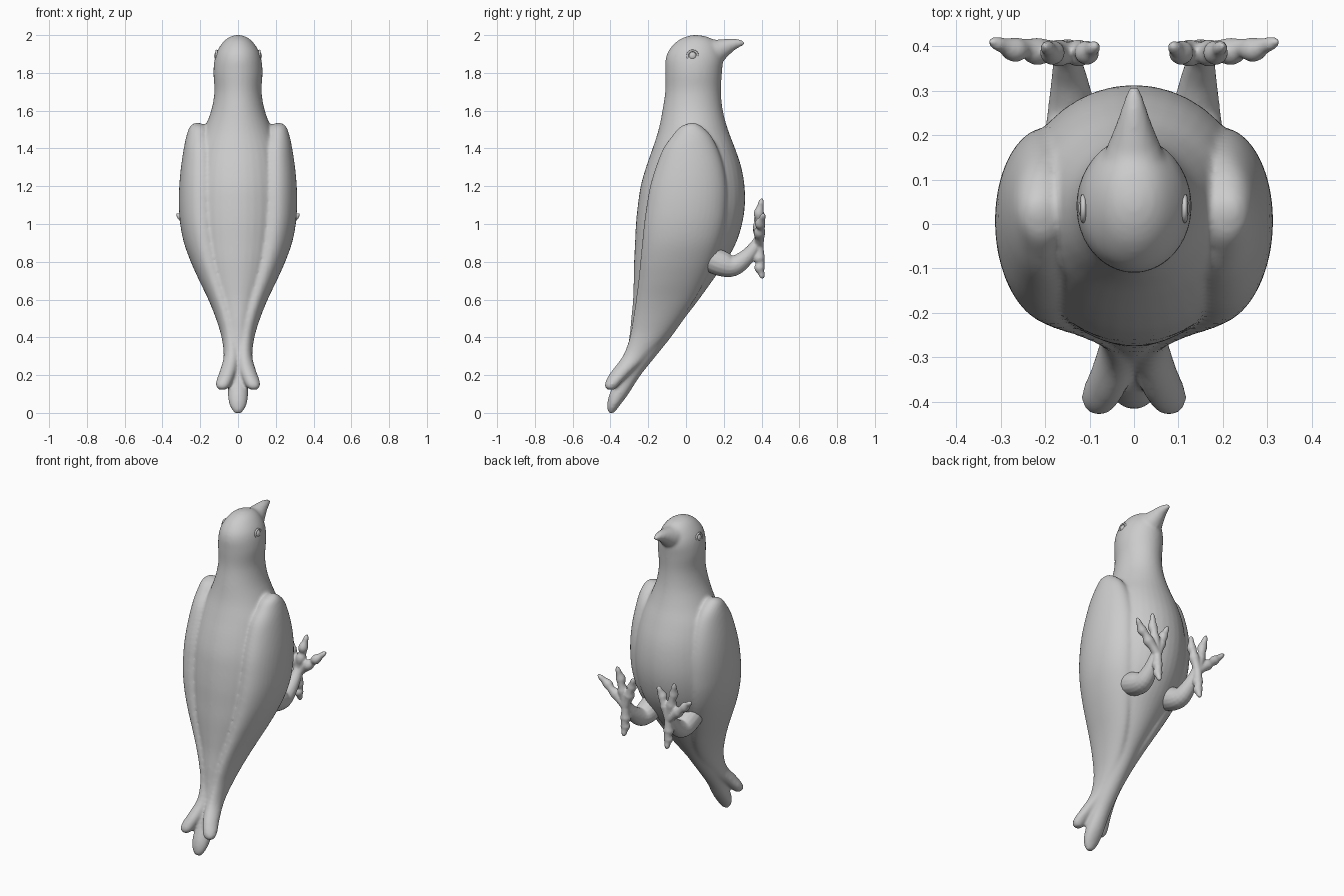
import bpy, bmesh
from math import sin, cos, pi
from mathutils import Vector, Matrix

if "Cube" in bpy.data.objects:
    bpy.data.objects.remove(bpy.data.objects["Cube"])


def spline(rows, steps=4):
    """Catmull-Rom interpolation of rows of numbers."""
    out = []
    for i in range(len(rows) - 1):
        a, b, c, d = (rows[max(i - 1, 0)], rows[i], rows[i + 1], rows[min(i + 2, len(rows) - 1)])
        for s in range(steps):
            t = s / steps
            out.append([0.5 * (2 * q + (r - p) * t + (2 * p - 5 * q + 4 * r - u) * t * t
                               + (3 * q - p - 3 * r + u) * t ** 3)
                        for p, q, r, u in zip(a, b, c, d)])
    return out + [list(rows[-1])]


def skin(bm, rings):
    """Bridge rings of points and cap both ends."""
    vs = [[bm.verts.new(p) for p in ring] for ring in rings]
    n = len(vs[0])
    for a, b in zip(vs, vs[1:]):
        for i in range(n):
            bm.faces.new((a[i], a[(i + 1) % n], b[(i + 1) % n], b[i]))
    bm.faces.new(vs[0])
    bm.faces.new(vs[-1])


def loft(bm, rows, side=1, n=40):
    """Horizontal ellipses from rows of (z, x_min, x_max, y_back, y_front)."""
    rings = []
    for z, x0, x1, y0, y1 in spline(rows):
        cx, cy, rx, ry = (x0 + x1) / 2, (y0 + y1) / 2, (x1 - x0) / 2, (y1 - y0) / 2
        rings.append([(side * (cx + rx * cos(2 * pi * i / n)), cy + ry * sin(2 * pi * i / n), z)
                      for i in range(n)])
    skin(bm, rings)


def tube(bm, pts, side=1, n=16):
    """Round tube along rows of (x, y, z, radius)."""
    pts = spline(pts)
    rings = []
    for i, p in enumerate(pts):
        t = Vector(pts[min(i + 1, len(pts) - 1)][:3]) - Vector(pts[max(i - 1, 0)][:3])
        t.normalize()
        u = t.cross(Vector((1, 0, 0) if abs(t.x) < 0.8 else (0, 1, 0))).normalized()
        v = t.cross(u)
        ring = [Vector(p[:3]) + p[3] * (cos(2 * pi * k / n) * u + sin(2 * pi * k / n) * v)
                for k in range(n)]
        rings.append([(side * q.x, q.y, q.z) for q in ring])
    skin(bm, rings)


def finish(bm, name, voxel=None, smooth=0):
    bmesh.ops.recalc_face_normals(bm, faces=bm.faces)
    for f in bm.faces:
        f.smooth = True
    me = bpy.data.meshes.new(name)
    bm.to_mesh(me)
    bm.free()
    ob = bpy.data.objects.new(name, me)
    bpy.context.collection.objects.link(ob)
    if voxel:
        m = ob.modifiers.new("fuse", 'REMESH')
        m.mode, m.voxel_size, m.use_smooth_shade = 'VOXEL', voxel, True
        s = ob.modifiers.new("soften", 'SMOOTH')
        s.factor, s.iterations = 0.5, smooth
    return ob


# body: head, neck, torso and central tail feather as (z, half width, back, front)
core = [(2.0, .012, .035, .065), (1.99, .045, -.005, .115), (1.965, .077, -.05, .155),
        (1.92, .108, -.09, .182), (1.87, .124, -.108, .195), (1.8, .13, -.11, .19),
        (1.7, .125, -.11, .185), (1.6, .142, -.125, .195), (1.5, .18, -.145, .222),
        (1.4, .225, -.177, .26), (1.3, .25, -.212, .293), (1.2, .265, -.24, .31),
        (1.1, .27, -.255, .312), (1.0, .265, -.265, .297), (.9, .25, -.27, .265),
        (.8, .225, -.275, .21), (.7, .185, -.277, .14), (.6, .14, -.28, .068),
        (.5, .10, -.29, -.008), (.4, .075, -.30, -.08), (.3, .06, -.32, -.16),
        (.2, .052, -.36, -.24), (.1, .054, -.405, -.305), (.04, .044, -.417, -.35),
        (.0, .02, -.412, -.38)]
# folded wing, ending in an outer tail lobe
wing = [(1.535, .20, .23, .02, .05), (1.515, .165, .255, -.03, .085), (1.47, .14, .272, -.07, .13),
        (1.4, .11, .287, -.12, .168), (1.3, .09, .302, -.16, .20), (1.2, .08, .311, -.19, .216),
        (1.1, .075, .313, -.208, .217), (1.0, .07, .306, -.222, .208), (.9, .06, .286, -.232, .185),
        (.8, .05, .25, -.242, .147), (.7, .035, .205, -.252, .10), (.6, .02, .157, -.265, .045),
        (.5, 0, .117, -.28, -.025), (.4, -.01, .087, -.297, -.105), (.3, -.01, .076, -.335, -.2),
        (.22, .01, .097, -.395, -.285), (.17, .03, .115, -.424, -.335),
        (.14, .045, .116, -.43, -.362), (.122, .065, .10, -.415, -.38)]
bm = bmesh.new()
loft(bm, [(z, -w, w, b, f) for z, w, b, f in core])
for side in (1, -1):
    loft(bm, wing, side)
# beak
tube(bm, [(0, .10, 1.905, .08), (0, .16, 1.915, .066), (0, .20, 1.932, .05), (0, .24, 1.948, .035),
          (0, .28, 1.957, .022), (0, .308, 1.956, .011)])
finish(bm, "body", 0.009, 6)


def toe(bm, tip, side):
    """Knuckled toe from the ankle to a claw tip."""
    hub, tip = Vector((.15, .385, .89)), Vector(tip)
    rows = []
    for t, r, lift in ((0, .026, 0), (.22, .025, 0), (.4, .031, -.004), (.54, .022, 0),
                       (.68, .028, -.006), (.82, .018, 0), (.92, .015, .004), (1, .006, .008)):
        p = hub.lerp(tip, t)
        rows.append((p.x, p.y + lift, p.z, r))
    tube(bm, rows, side)


for label, side in (("right", 1), ("left", -1)):
    # leg with four gripping toes
    bm = bmesh.new()
    tube(bm, [(.13, .10, .83, .07), (.135, .19, .79, .068), (.14, .255, .78, .055),
              (.145, .32, .825, .042), (.15, .365, .88, .032), (.15, .385, .92, .025)], side)
    for tip in ((.325, .405, 1.055), (.2, .395, 1.135), (.085, .395, 1.09), (.15, .40, .71)):
        toe(bm, tip, side)
    finish(bm, label + "_leg", 0.006, 4)

    # eye: flattened ball inside a thin lid ring
    bm = bmesh.new()
    bmesh.ops.create_uvsphere(bm, u_segments=20, v_segments=12, radius=1, matrix=Matrix.Translation(
        (side * .114, .035, 1.89)) @ Matrix.Diagonal((.012, .02, .02, 1)))
    ring = [(side * .114, .035 + .027 * cos(a * pi / 12), 1.89 + .027 * sin(a * pi / 12), .006)
            for a in range(25)]
    tube(bm, ring, 1, 8)
    finish(bm, label + "_eye")
